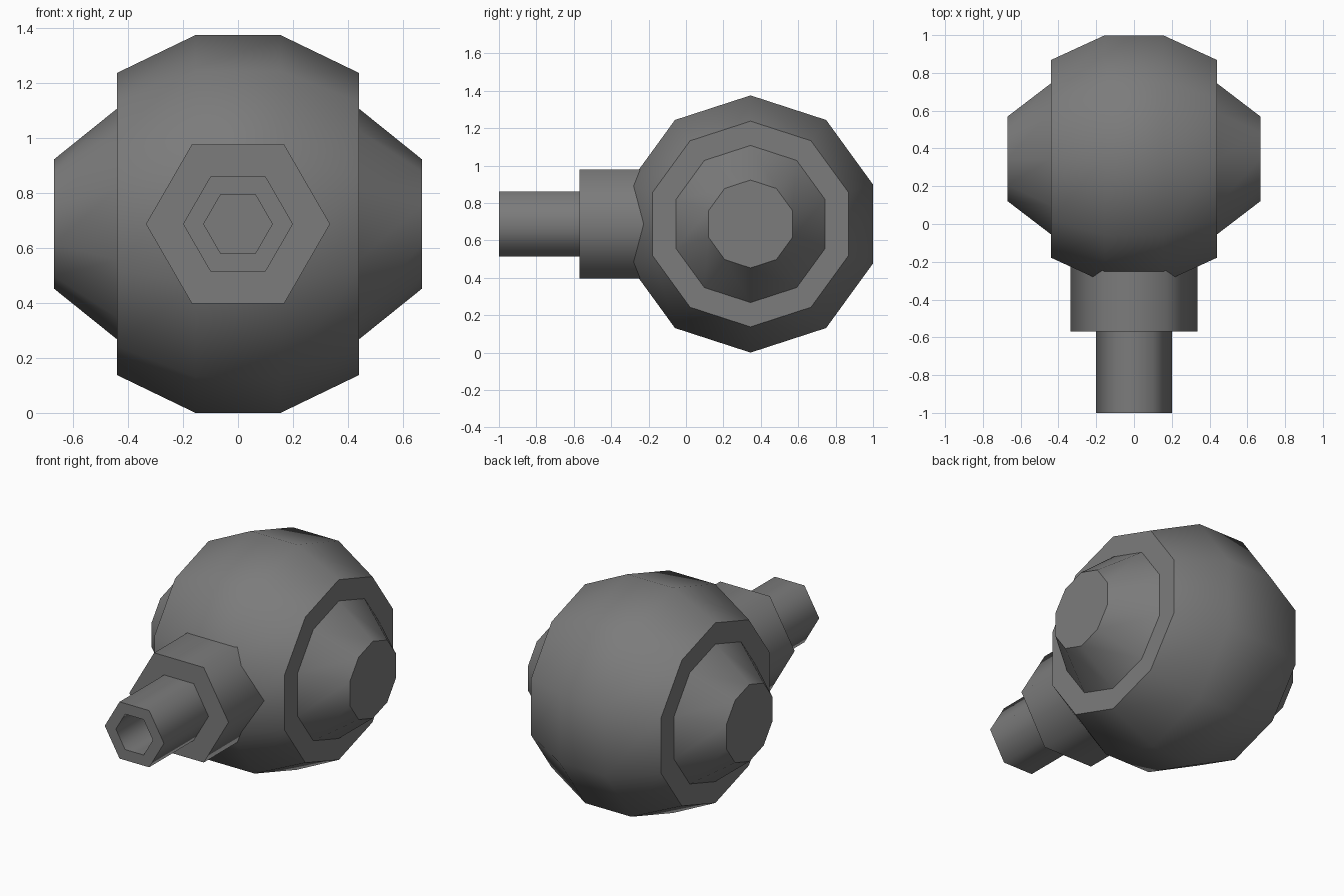
import bpy, bmesh, math

if "Cube" in bpy.data.objects:
    bpy.data.objects.remove(bpy.data.objects["Cube"])

CY, CZ = 0.345, 0.6875   # centre of the faceted body

grey = bpy.data.materials.new("dark_grey")
grey.diffuse_color = (0.2, 0.2, 0.2, 1)
grey.use_nodes = True
grey.node_tree.nodes["Principled BSDF"].inputs["Base Color"].default_value = grey.diffuse_color


def lathe(name, axis, profile, sides):
    """Spin (position, radius) points round the x or y axis; flat rims stay sharp."""
    bm = bmesh.new()
    rings = []
    for pos, r in profile:
        ring = []
        for i in range(sides):
            a = 2 * math.pi * i / sides
            if axis == 'x':
                co = (pos, CY + r * math.sin(a), CZ + r * math.cos(a))
            else:
                co = (r * math.cos(a), pos, CZ + r * math.sin(a))
            ring.append(bm.verts.new(co))
        rings.append(ring)
    flat = [bm.faces.new(rings[0]), bm.faces.new(rings[-1])]
    for (p, q), a, b in zip(zip(profile, profile[1:]), rings, rings[1:]):
        for i in range(sides):
            j = (i + 1) % sides
            f = bm.faces.new((a[i], a[j], b[j], b[i]))
            f.smooth = True
            if p[0] == q[0]:
                flat.append(f)
    for f in flat:
        f.smooth = False
        for e in f.edges:
            e.smooth = False
    bmesh.ops.recalc_face_normals(bm, faces=bm.faces)
    me = bpy.data.meshes.new(name)
    bm.to_mesh(me)
    bm.free()
    me.materials.append(grey)
    ob = bpy.data.objects.new(name, me)
    bpy.context.collection.objects.link(ob)
    return ob


# Ten-sided body with a stepped cone on each side
half = [(0.155, 0.6875), (0.44, 0.55), (0.44, 0.42), (0.67, 0.235)]
lathe("body", 'x', [(-x, r) for x, r in reversed(half)] + half, 10)

# Hexagonal collar and hollow nozzle
lathe("collar", 'y', [(0.0, 0.335), (-0.57, 0.335)], 6)
lathe("nozzle", 'y', [(-0.5, 0.2), (-1.0, 0.2), (-1.0, 0.125), (-0.6, 0.125)], 6)
